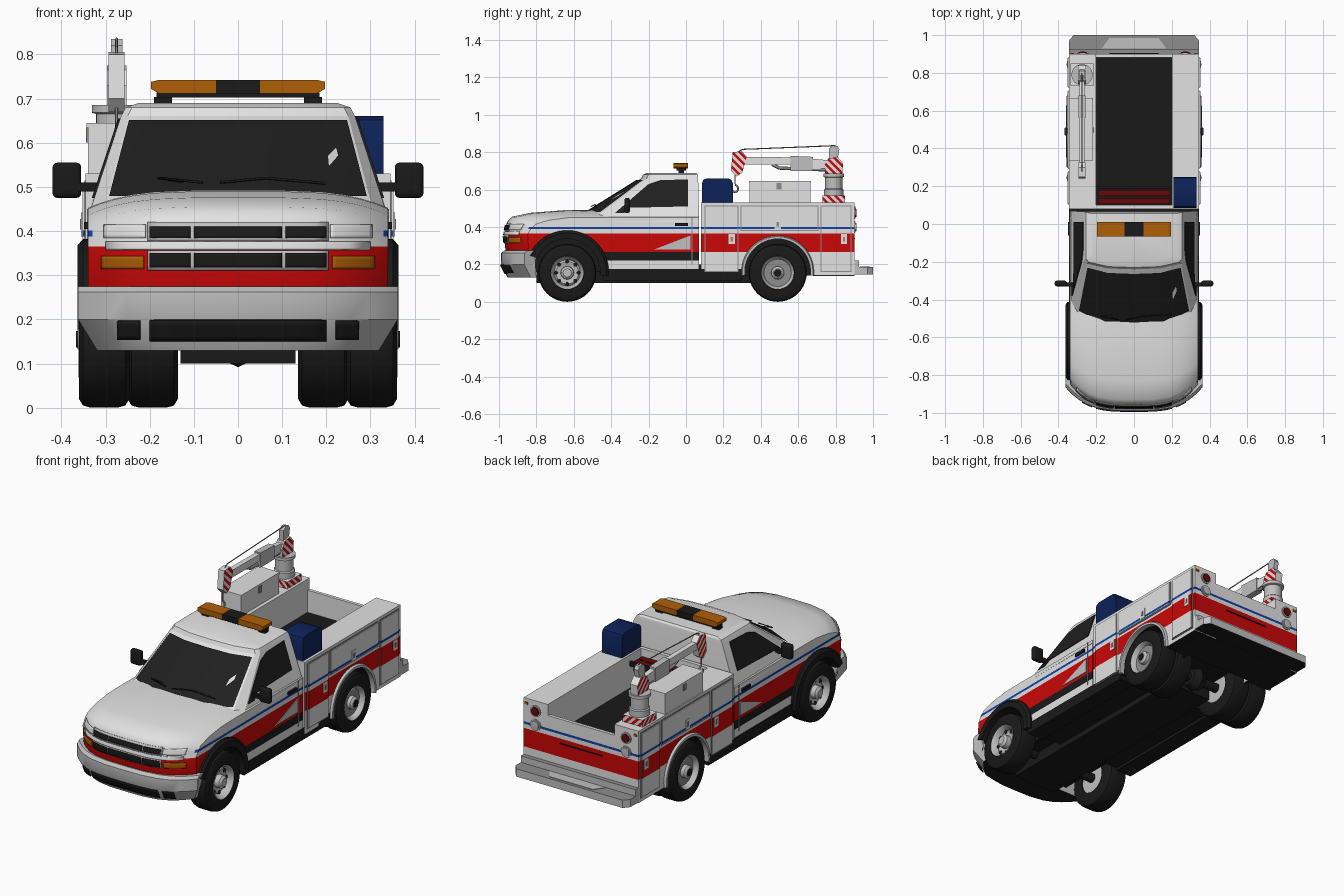
import bpy, bmesh, math
from math import sin, cos, pi
from mathutils import Vector, Matrix

if "Cube" in bpy.data.objects:
    bpy.data.objects.remove(bpy.data.objects["Cube"])

COLOURS = {"white": (.76, .76, .76), "black": (.01, .01, .01), "red": (.6, .002, .002),
           "blue": (.006, .055, .38), "navy": (.004, .016, .1), "amber": (.43, .115, .002),
           "light grey": (.53, .53, .53), "mid grey": (.27, .27, .27),
           "glass": (.014, .014, .014), "dark red": (.13, .003, .003)}
MATS, IDX = {}, {n: i for i, n in enumerate(COLOURS)}
for n, c in COLOURS.items():
    m = MATS[n] = bpy.data.materials.new(n)
    m.use_nodes = True
    m.diffuse_color = (*c, 1)
    m.node_tree.nodes["Principled BSDF"].inputs["Base Color"].default_value = (*c, 1)


def build(name, bm, mat, smooth=0):
    bmesh.ops.remove_doubles(bm, verts=bm.verts, dist=1e-5)
    bmesh.ops.recalc_face_normals(bm, faces=bm.faces)
    me = bpy.data.meshes.new(name)
    bm.to_mesh(me)
    bm.free()
    ob = bpy.data.objects.new(name, me)
    bpy.context.scene.collection.objects.link(ob)
    for k in (COLOURS if mat == "all" else [mat]):
        me.materials.append(MATS[k])
    bpy.ops.object.select_all(action='DESELECT')
    ob.select_set(True)
    bpy.context.view_layer.objects.active = ob
    if smooth:
        bpy.ops.object.shade_smooth_by_angle(angle=math.radians(smooth))
    return ob


def loft(name, rings, mat, smooth=0, closed=True, caps=True):
    bm = bmesh.new()
    rows = [[bm.verts.new(p) for p in r] for r in rings]
    n = len(rows[0])
    for a, b in zip(rows, rows[1:]):
        for i in range(n if closed else n - 1):
            bm.faces.new((a[i], a[(i + 1) % n], b[(i + 1) % n], b[i]))
    if caps:
        bm.faces.new(rows[0])
        bm.faces.new(rows[-1])
    return build(name, bm, mat, smooth)


def prism(name, pts, x0, x1, mat, smooth=0):
    return loft(name, [[(x, y, z) for y, z in pts] for x in (x0, x1)], mat, smooth)


def box(name, x0, x1, y0, y1, z0, z1, mat, bevel=0):
    bm = bmesh.new()
    mx = Matrix.Translation(((x0 + x1) / 2, (y0 + y1) / 2, (z0 + z1) / 2)) @ Matrix.Diagonal(
        (abs(x1 - x0), y1 - y0, z1 - z0, 1))
    bmesh.ops.create_cube(bm, size=1, matrix=mx)
    if bevel:
        bmesh.ops.bevel(bm, geom=bm.edges[:], offset=bevel, segments=3, profile=.5, affect='EDGES')
    return build(name, bm, mat, 40 if bevel else 0)


def lathe(name, prof, c, axis, mat, n=36, sign=1):
    def at(r, h, a):
        u, v = r * cos(a), r * sin(a)
        return Vector(c) + Vector({"x": (h * sign, u, v), "y": (u, h, v), "z": (u, v, h)}[axis])
    return loft(name, [[at(r, h, 2 * pi * i / n) for i in range(n)] for r, h in prof], mat, 40, True, False)


def tube(name, pts, r, mat):
    cu = bpy.data.curves.new(name, 'CURVE')
    cu.dimensions, cu.bevel_depth, cu.bevel_resolution, cu.use_fill_caps = '3D', r, 2, True
    sp = cu.splines.new('POLY')
    sp.points.add(len(pts) - 1)
    for p, q in zip(sp.points, pts):
        p.co = (*q, 1)
    cu.materials.append(MATS[mat])
    bpy.context.scene.collection.objects.link(bpy.data.objects.new(name, cu))


def paint(ob, planes, rule):
    bm = bmesh.new()
    bm.from_mesh(ob.data)
    for co, no in planes:
        bmesh.ops.bisect_plane(bm, geom=bm.verts[:] + bm.edges[:] + bm.faces[:], plane_co=co, plane_no=no)
    bm.normal_update()
    for f in bm.faces:
        if abs(f.normal.x) > .95:
            f.smooth = False
        if f.material_index == 0:
            f.material_index = IDX[rule(f.calc_center_median(), f.normal)]
    bm.to_mesh(ob.data)
    bm.free()


def livery(c, n):
    outer = abs(c.x) > .33 or c.y > .895 or c.y < -.7
    if n.z < -.6 and c.z < .25:
        return "black"
    if outer and .265 < c.z < .365:
        return "red"
    if .388 < c.z < .401 and (abs(c.x) > .33 or c.y > .895):
        return "blue"
    if abs(c.x) > .33 and -.46 < c.y < .075 and .22 < c.z < .265:
        return "black"
    return "white"


def stripes(ob):
    paint(ob, [((0, 0, z), (0, 0, 1)) for z in (.22, .265, .365, .388, .401)], livery)


def hazard(ob, side_only=True):
    paint(ob, [((0, 0, k * .02), (1, 1, 1)) for k in range(10, 90)],
          lambda c, n: "red" if int((c.x + c.y + c.z) / .02) % 2 and abs(n.z) < .3
          and (abs(n.x) > .5 or not side_only) else "white")


def cut_arch(ob, s, y, r):
    cutter = lathe("arch_cutter", [(0, .215), (r, .215), (r, .5), (0, .5)], (0, y, .16), "x", "all", 48, s)
    for p in cutter.data.polygons:
        p.material_index = IDX["black"]
    bpy.context.view_layer.objects.active = ob
    mod = ob.modifiers.new("arch", 'BOOLEAN')
    mod.operation, mod.solver, mod.object = 'DIFFERENCE', 'EXACT', cutter
    bpy.ops.object.modifier_apply(modifier=mod.name)
    bpy.data.objects.remove(cutter)


def arch(name, s, y, r0, r1, x0, x1, mat, a0, a1):
    rings = []
    for i in range(25):
        a = a0 + (a1 - a0) * i / 24
        rings.append([(s * x, y + r * cos(a), .16 + r * sin(a)) for r, x in
                      ((r0, x0), (r0, x1), (r0 + .7 * (r1 - r0), x1), (r1, x1 - .012), (r1, x0))])
    loft(name, rings, mat, 40)


# Bowed side profiles swept across the width: cab base and front bumper
BODY = [(-.93, .16), (-.965, .27), (-.972, .36), (-.955, .43), (-.93, .455), (-.83, .476), (-.65, .49),
        (-.5, .492), (-.3, .49), (.07, .49), (.07, .16)]
BUMPER = [(-.955, .13), (-.99, .2), (-.988, .262), (-.97, .275), (-.81, .275), (-.80, .13)]


def bowed(prof, x, half):
    t = abs(x) / half
    taper = 1.7 * max(0, .2 - prof[0][1]) if prof is BUMPER else 0
    return [(x * (1 - taper * max(0, .2 - z) / .07),
             y + .125 * t**3.5 * min(1, max(0, (-y - .6) / .3)) * (y < -.82 or prof is BODY),
             z - (.04 * t**4 if z > .42 else 0)) for y, z in prof]


def sweep(name, prof, half):
    ts = [0, .3, .55, .7, .82, .91, .97, 1]
    return loft(name, [bowed(prof, half * t, half) for t in [-t for t in ts[:0:-1]] + ts], "all", 35)


def front_plate(name, prof, half, x0, x1, z0, z1, mat, lift=.006):
    def point(x, z):
        for a, b in zip(bowed(prof, x, half), bowed(prof, x, half)[1:]):
            if a[2] <= z <= b[2]:
                return (x, a[1] + (b[1] - a[1]) * (z - a[2]) / (b[2] - a[2]) - lift, z)
    rows = [[point(x0 + (x1 - x0) * i / 12, z0 + (z1 - z0) * j / 4) for i in range(13)] for j in range(5)]
    loft(name, rows, mat, 30, False, False).modifiers.new("thickness", 'SOLIDIFY').thickness = .005


cab = sweep("cab_body", BODY, .34)
for s in (1, -1):
    cut_arch(cab, s, -.635, .182)
stripes(cab)
paint(sweep("front_bumper", BUMPER, .362), [], lambda c, n: "black" if n.z < -.7 else "light grey")

# Grille, lamps and bumper openings
front_plate("grille_surround", BODY, .34, -.205, .205, .378, .42, "light grey", .004)
for x0, x1 in ((-.2, -.108), (-.1, .1), (.108, .2)):
    front_plate("upper_grille", BODY, .34, x0, x1, .385, .41, "black", .009)
    front_plate("lower_grille", BODY, .34, x0, x1, .317, .35, "black", .009)
front_plate("grille_bar", BODY, .34, -.3, .3, .358, .376, "white")
front_plate("lower_grille_surround", BODY, .34, -.205, .205, .311, .356, "light grey", .004)
front_plate("bumper_intake", BUMPER, .362, -.2, .2, .15, .197, "black")
for s in (1, -1):
    front_plate("headlight", BODY, .34, s * .21, s * .305, .385, .415, "white", .008)
    front_plate("turn_signal", BODY, .34, s * .215, s * .31, .314, .343, "amber")
    front_plate("fog_lamp", BUMPER, .362, s * .222, s * .274, .153, .195, "black")

# Cab upper part
LOW = [(0, -.61), (.16, -.6), (.31, -.515), (.34, -.44), (.342, .07)]
HIGH = [(0, -.24), (.14, -.235), (.25, -.21), (.265, -.19), (.265, .065)]


def ring(half, z, k=1):
    return [(x * k, y * k, z) for x, y in half] + [(-x * k, y * k, z) for x, y in half[:0:-1]]


loft("cab_roof", [ring(LOW, .43), ring(HIGH, .66), ring(HIGH, .68, .96), ring(HIGH, .69, .85)], "white", 25)
glass = []
for v in (.2, .6, .95):
    half = [Vector((a[0], a[1], .43)).lerp(Vector((b[0], b[1], .66)), v) + Vector((-.02 * a[0], -.006, .003))
            for a, b in zip(LOW[:3], HIGH[:3])]
    glass.append([(-p.x, p.y, p.z) for p in half[:0:-1]] + [tuple(p) for p in half])
loft("windshield", glass, "glass", 30, False, False)
for s in (1, -1):
    tube("wiper", [(s * .02 - .06, -.507, .51), (s * .12 - .06, -.487, .52), (s * .15 + .05, -.48, .508)], .003, "black")
    pts = [(-.38, .475), (-.33, .475), (-.30, .503), (.01, .51), (.01, .655), (-.14, .65), (-.2, .63)]
    loft("side_window", [[(s * (.341 - (z - .43) * .33 + d), y, z) for y, z in pts] for d in (-.003, .005)], "glass")
    box("mirror", s * .355, s * .42, -.33, -.3, .475, .555, "black", .011)
    box("mirror_arm", s * .31, s * .365, -.33, -.31, .49, .51, "black")
    box("door_handle", s * .34, s * .349, -.06, .01, .405, .421, "black")
    box("door_seam", s * .34, s * .342, .03, .034, .2, .45, "mid grey")
    prism("door_flash", [(-.17, .28), (.025, .355), (.025, .28)], s * .34, s * .344, "light grey")
    box("running_board", s * .25, s * .345, -.44, .3, .115, .175, "black")
    arch("front_flare", s, -.635, .176, .222, .3, .363, "black", -.1, pi - .42)

# Roof light bar
box("light_bar_tray", -.185, .185, -.05, 0, .702, .714, "black")
for s in (1, -1):
    box("light_bar_foot", s * .15, s * .19, -.04, -.01, .675, .704, "black")
    loft("light_bar_lens", [[(s * x, y, z) for y in (-.066, .01)] + [(s * x, .01, t), (s * x, -.066, t)]
                            for x, z, t in ((.05, .712, .742), (.18, .712, .742), (.197, .722, .738))], "amber")
box("light_bar_centre", -.05, .05, -.066, .01, .712, .742, "black")

# Service body with lockers, doors and lamps
for s in (1, -1):
    side = box("side_locker", s * .2, s * .345, .08, .9, .14, .53, "all")
    cut_arch(side, s, .49, .178)
    stripes(side)
    arch("rear_flare", s, .49, .176, .194, .33, .357, "light grey", -.1, pi + .1)
    for y0, y1, z0 in ((.1, .28, .16), (.292, .708, .378), (.72, .885, .16)):
        box("door_outline", s * .345, s * .348, y0, y1, z0, .515, "mid grey")
        stripes(box("locker_door", s * .345, s * .352, y0 + .005, y1 - .005, z0 + .005, .51, "all"))
    for y, z in ((.245, .335), (.49, .415), (.845, .335)):
        box("latch_plate", s * .352, s * .355, y - .017, y + .017, z - .027, z + .027, "white")
        box("latch", s * .355, s * .358, y - .006, y + .006, z - .012, z + .012, "mid grey")
    for z, mat in ((.475, "dark red"), (.4, "light grey")):
        lathe("lamp_bezel", [(.03, .898), (.03, .906), (0, .906)], (s * .272, 0, z), "y", "light grey", 24)
        lathe("tail_lamp", [(.024, .9), (.022, .911), (0, .913)], (s * .272, 0, z), "y", mat, 24)
    box("corner_marker", s * .318, s * .336, .9, .905, .498, .51, "amber")
stripes(box("tailgate", -.2, .2, .882, .9, .2, .47, "all"))
box("tailgate_slot", -.13, .13, .9, .904, .335, .341, "black")
box("bed_floor", -.2, .2, .08, .885, .2, .35, "black")
box("bed_headboard", -.2, .2, .08, .1, .2, .53, "white")
for y in (.105, .148):
    box("headboard_rail", -.19, .19, y, y + .033, .44, .49, "dark red")
box("headboard_bar", -.2, .2, .186, .198, .47, .495, "black")

# Rear step bumper with chamfered corners and a raised inner ledge
bumper = loft("rear_bumper", [[(x, y, z) for x, y in ((-.345, .88), (-.345, .97), (-.32, 1), (.32, 1), (.345, .97), (.345, .88))]
                              for z in (.145, .187)], "all")
ledge = box("rear_ledge", -.345, .345, .88, .925, .18, .222, "all")
for ob in (bumper, ledge):
    paint(ob, [], lambda c, n: "black" if n.z < -.5 else "mid grey" if n.z > .5 else "light grey")
loft("rear_step", [[(x, y, z) for x, y in ((-.17, .93), (-.13, .985), (.13, .985), (.17, .93))] for z in (.186, .19)],
     "light grey")

# Chassis and wheels
box("chassis", -.13, .13, -.8, .45, .1, .2, "black")
box("floor_pan", -.3, .3, -.44, .3, .13, .2, "black")
box("rear_pan", -.3, .3, .68, .9, .138, .2, "black")
for y in (-.635, .49):
    lathe("axle", [(0, -.25), (.025, -.25), (.025, .25), (0, .25)], (0, y, .155), "x", "black", 16)
lathe("differential", [(0, -.05), (.045, -.04), (.063, 0), (.045, .04), (0, .05)], (0, .49, .155), "x", "black", 20)
TYRE = [(.08, -.055), (.135, -.057), (.15, -.048), (.155, -.03), (.155, .03), (.15, .048), (.135, .057), (.09, .055), (.082, .04)]
RIM = [(0, .02), (.03, .022), (.06, .03), (.07, .02), (.077, .045), (.087, .058), (.089, .05), (.08, -.05), (0, -.05)]
for s in (1, -1):
    for y, xs in ((-.635, (.303,)), (.49, (.303, .193))):
        for x in xs:
            lathe("tyre", TYRE, (s * x, y, .155), "x", "black", 40, s)
            lathe("rim", RIM, (s * x, y, .155), "x", "light grey", 32, s)
        lathe("hub", [(.036, .015), (.034, .05), (.022, .06), (0, .06)], (s * .303, y, .155), "x", "light grey", 20, s)
        for k in range(8):
            a = k * pi / 4
            lathe("rim_hole", [(.011, .02), (.01, .031), (0, .031)],
                  (s * .303, y + .06 * cos(a), .155 + .06 * sin(a)), "x", "black", 10, s)
    lathe("rear_dish", [(.073, .032), (.034, .032)], (s * .303, .49, .155), "x", "mid grey", 32, s)
    lathe("rear_hub_cap", [(.02, .055), (.018, .064), (0, .064)], (s * .303, .49, .155), "x", "black", 20, s)

# Blue bin and white tool chest on the lockers
prism("blue_bin", [(.086, .528), (.25, .528), (.25, .635), (.243, .652), (.226, .66), (.11, .66), (.093, .652), (.086, .635)],
      .21, .33, "navy", 35)
box("tool_chest", -.34, -.22, .34, .665, .53, .64, "white")
box("tool_chest_lid", -.343, -.217, .337, .668, .634, .645, "white")
for s in (-.344, -.217):
    box("tool_chest_latch", s, s + .005, .485, .51, .6, .635, "mid grey")

# Crane
X = -.275
hazard(box("crane_base", X - .06, X + .06, .73, .85, .53, .568, "all"), False)
lathe("crane_pedestal", [(0, .565), (.052, .565), (.052, .6), (.046, .605), (.046, .665), (.056, .668), (.056, .685), (0, .685)],
      (X, .79, 0), "z", "light grey", 28)
hazard(prism("crane_turret", [(.745, .685), (.835, .685), (.84, .74), (.81, .775), (.76, .765), (.74, .73)], X - .022, X + .022, "all"))
prism("crane_mast", [(.765, .76), (.765, .82), (.785, .835), (.81, .832), (.82, .815), (.81, .76)], X - .013, X + .013, "light grey")
prism("crane_boom", [(.3, .735), (.31, .775), (.6, .772), (.78, .755), (.78, .715), (.6, .705), (.58, .735)], X - .014, X + .014, "white")
prism("boom_sleeve", [(.56, .7), (.56, .78), (.68, .775), (.68, .7)], X - .018, X + .018, "light grey")
hazard(prism("boom_head", [(.25, .8), (.3, .805), (.325, .775), (.3, .69), (.27, .67), (.24, .7)], X - .018, X + .018, "all"))
tube("boom_ram", [(X, .46, .735), (X, .5, .715), (X, .76, .705)], .009, "mid grey")
tube("crane_cable", [(X, .8, .835), (X, .3, .815), (X, .262, .79), (X, .262, .63)], .003, "mid grey")
tube("crane_hook", [(X, .262 + .016 * sin(a * .5), .605 + .02 * cos(a * .5)) for a in range(10)], .005, "mid grey")
